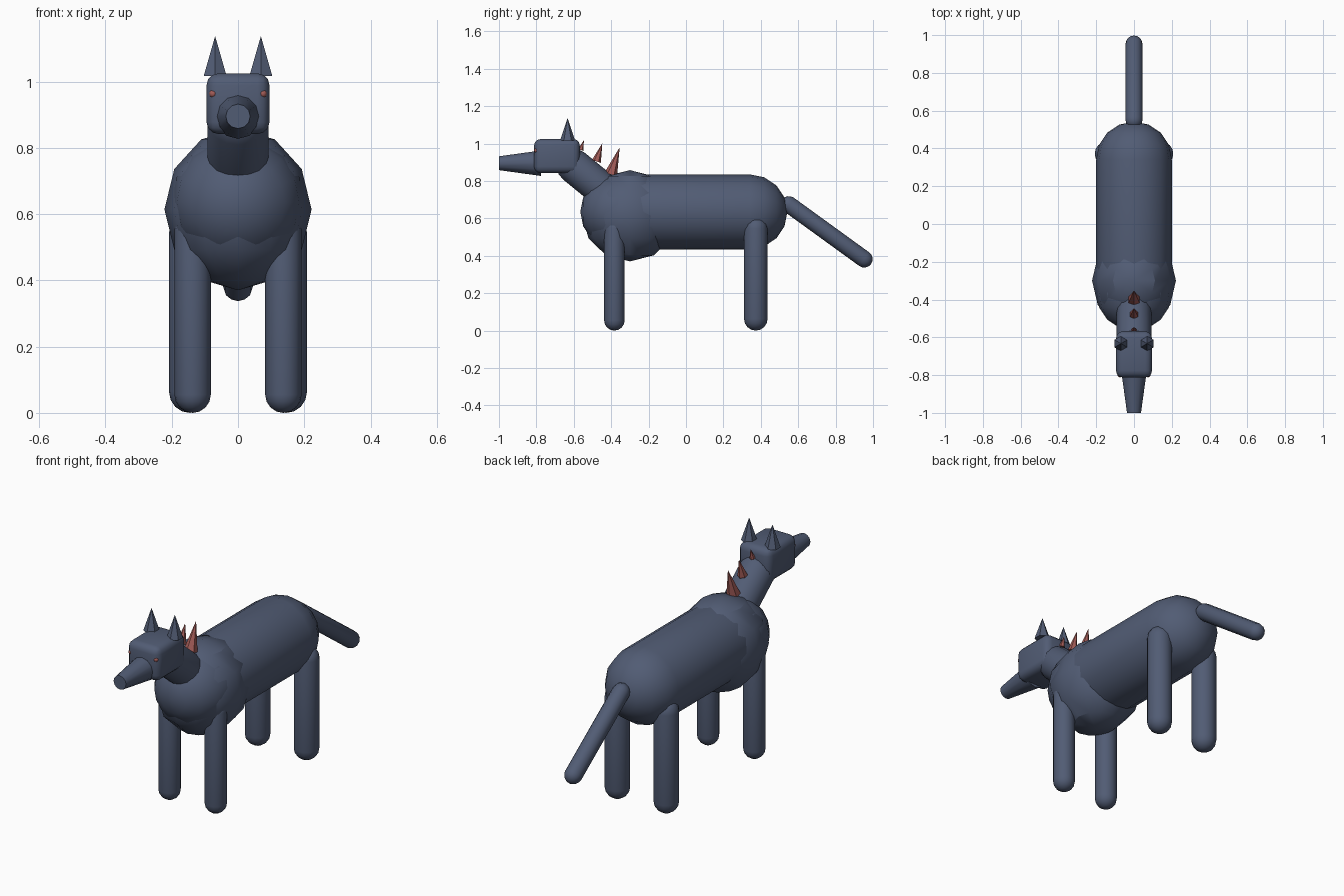
import bpy, bmesh, math
from mathutils import Vector

if "Cube" in bpy.data.objects:
    bpy.data.objects.remove(bpy.data.objects["Cube"])


def material(name, rgb):
    m = bpy.data.materials.new(name)
    m.diffuse_color = (*rgb, 1)
    m.use_nodes = True
    m.node_tree.nodes["Principled BSDF"].inputs["Base Color"].default_value = m.diffuse_color
    return m


SLATE = material("slate blue", (0.083, 0.107, 0.175))
RED = material("dull red", (0.36, 0.105, 0.095))


def finish(name, bm, mat, smooth=True):
    bmesh.ops.recalc_face_normals(bm, faces=bm.faces)
    mesh = bpy.data.meshes.new(name)
    bm.to_mesh(mesh)
    bm.free()
    ob = bpy.data.objects.new(name, mesh)
    bpy.context.collection.objects.link(ob)
    mesh.materials.append(mat)
    if smooth:
        bpy.ops.object.select_all(action='DESELECT')
        bpy.context.view_layer.objects.active = ob
        ob.select_set(True)
        bpy.ops.object.shade_smooth_by_angle(angle=math.radians(31))
    return ob


def lathe(name, start, end, profile, mat, segs, smooth=True):
    """Revolve (distance, radius) points about the line from start to end."""
    a, b = Vector(start), Vector(end)
    rot = (b - a).to_track_quat('Z', 'Y')
    bm = bmesh.new()
    rings = []
    for d, r in profile:
        if r < 1e-5:
            rings.append([bm.verts.new(a + rot @ Vector((0, 0, d)))])
        else:
            rings.append([bm.verts.new(a + rot @ Vector((
                r * math.sin(math.tau * i / segs), r * math.cos(math.tau * i / segs), d)))
                for i in range(segs)])
    for p, q in zip(rings, rings[1:]):
        for i in range(segs):
            j = (i + 1) % segs
            quad = [p[i % len(p)], p[j % len(p)], q[j % len(q)], q[i % len(q)]]
            bm.faces.new(list(dict.fromkeys(quad)))
    for ring in (rings[0], rings[-1]):
        if len(ring) > 2:
            bm.faces.new(ring)
    return finish(name, bm, mat, smooth)


def capsule(name, start, end, r, segs=16, steps=4):
    """Round-ended tube; start and end are the cap centres."""
    length = (Vector(end) - Vector(start)).length
    arc = [math.pi / 2 * k / steps for k in range(steps + 1)]
    profile = [(-r * math.cos(t), r * math.sin(t)) for t in arc]
    profile += [(length + r * math.sin(t), r * math.cos(t)) for t in arc]
    return lathe(name, start, end, profile, SLATE, segs)


def cone(name, base, tip, r1, r2, mat, segs, smooth=False):
    length = (Vector(tip) - Vector(base)).length
    return lathe(name, base, tip, [(0, r1), (length, r2)], mat, segs, smooth)


def ball(name, centre, radii, mat, u, v):
    bm = bmesh.new()
    bmesh.ops.create_uvsphere(bm, u_segments=u, v_segments=v, radius=1)
    for vert in bm.verts:
        vert.co = Vector(centre) + Vector(c * r for c, r in zip(vert.co, radii))
    return finish(name, bm, mat)


# Torso, chest, tail and neck
capsule("body", (0, -0.365, 0.635), (0, 0.342, 0.635), 0.2)
ball("chest", (0, -0.3, 0.614), (0.222, 0.255, 0.244), SLATE, 12, 6)
capsule("tail", (0, 0.55, 0.674), (0, 0.953, 0.382), 0.045, 12)
capsule("neck", (0, -0.6, 0.88), (0, -0.38, 0.70), 0.092)

# Head block with rounded edges
bm = bmesh.new()
bmesh.ops.create_cube(bm, size=1)
for v in bm.verts:
    v.co = Vector((v.co.x * 0.19, v.co.y * 0.245, v.co.z * 0.183)) + Vector((0, -0.69, 0.933))
bmesh.ops.bevel(bm, geom=bm.edges[:], offset=0.036, segments=3, profile=0.5, affect='EDGES')
finish("head", bm, SLATE)

# Snout
cone("snout", (0, -0.775, 0.895), (0, -1.0, 0.895), 0.068, 0.037, SLATE, 12, True)

# Paired parts
for side, s in (("left", 1), ("right", -1)):
    capsule(f"front_leg_{side}", (s * 0.137, -0.383, 0.055), (s * 0.137, -0.383, 0.55), 0.055)
    capsule(f"back_leg_{side}", (s * 0.145, 0.373, 0.063), (s * 0.145, 0.373, 0.545), 0.063)
    cone(f"ear_{side}", (s * 0.069, -0.633, 1.016), (s * 0.069, -0.633, 1.137), 0.04, 0, SLATE, 6)
    ball(f"eye_{side}", (s * 0.075, -0.8, 0.963), (0.012,) * 3, RED, 12, 8)

# Row of spikes down the neck, shrinking toward the head
for i, (y, z, r, h) in enumerate([(-0.402, 0.835, 0.035, 0.153),
                                  (-0.479, 0.905, 0.025, 0.102),
                                  (-0.563, 0.966, 0.015, 0.055)]):
    cone(f"spike_{i + 1}", (0, y, z), (0, y + h * 0.31, z + h * 0.95), r, 0, RED, 6)
